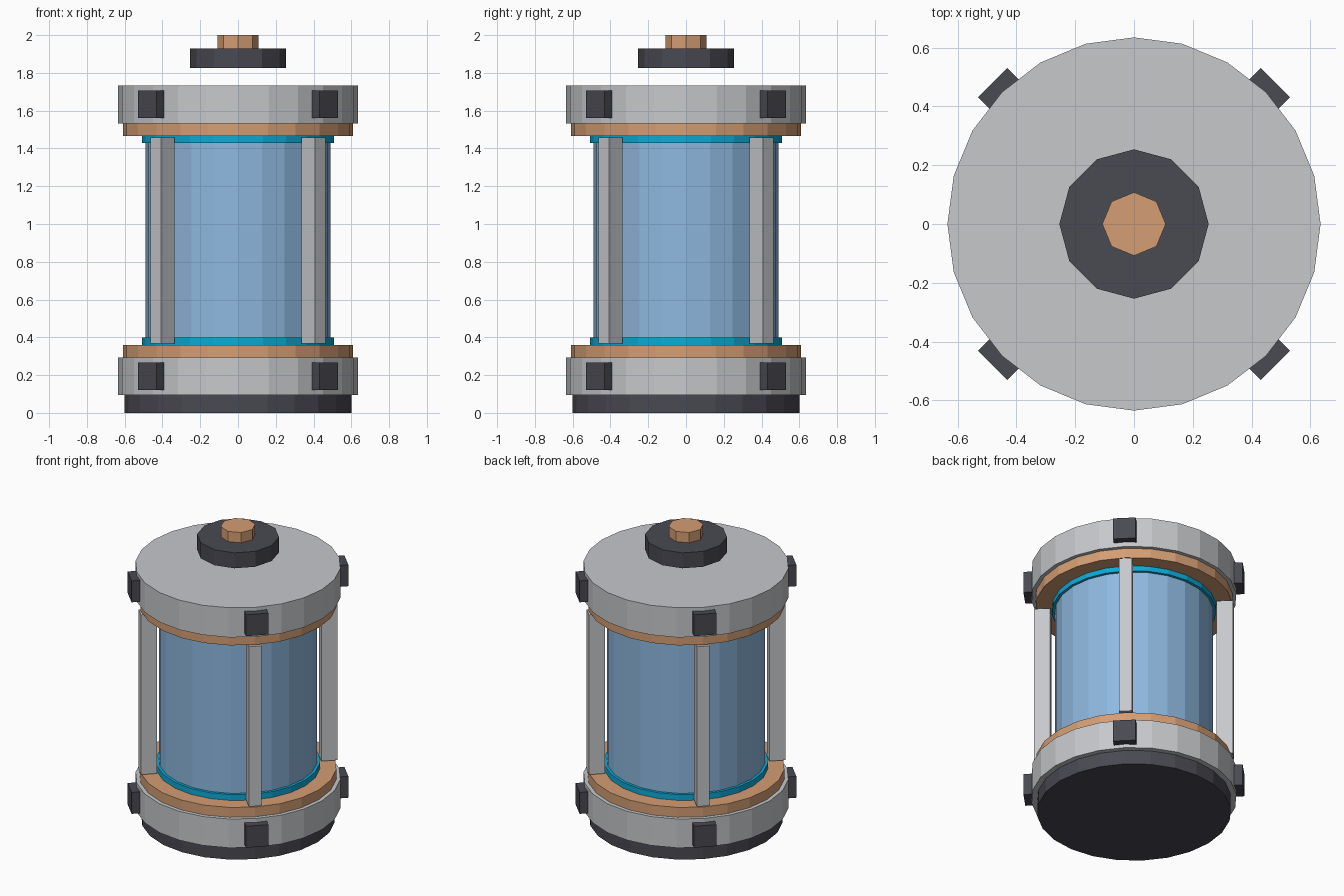
import bpy
from math import cos, sin, radians
from mathutils import Matrix

default = bpy.data.objects.get("Cube")
if default:
    bpy.data.objects.remove(default, do_unlink=True)


def material(name, r, g, b):
    m = bpy.data.materials.new(name)
    m.use_nodes = True
    m.diffuse_color = (r, g, b, 1)
    m.node_tree.nodes["Principled BSDF"].inputs["Base Color"].default_value = (r, g, b, 1)
    return m


steel = material("light_grey_metal", 0.57, 0.58, 0.60)
copper = material("copper", 0.66, 0.34, 0.175)
dark = material("dark_grey", 0.067, 0.067, 0.084)
glass = material("pale_blue_glass", 0.27, 0.48, 0.74)
cyan = material("cyan_seal", 0.004, 0.40, 0.68)


def disc(name, radius, bottom, top, mat, sides=24):
    """Upright prism with a corner on each axis."""
    bpy.ops.mesh.primitive_cylinder_add(vertices=sides, radius=radius, depth=top - bottom,
                                        location=(0, 0, (bottom + top) / 2))
    ob = bpy.context.object
    ob.name = name
    ob.data.materials.append(mat)


def radial_box(name, angle, distance, size, z, mat):
    """Box whose local x points outward from the axis."""
    a = radians(angle)
    bpy.ops.mesh.primitive_cube_add(size=1, location=(distance * cos(a), distance * sin(a), z),
                                    rotation=(0, 0, a))
    ob = bpy.context.object
    ob.name = name
    ob.data.transform(Matrix.Diagonal((*size, 1)))
    ob.data.materials.append(mat)


# Base and end housings with copper collars
disc("base_foot", 0.60, 0, 0.096, dark)
disc("lower_housing", 0.635, 0.096, 0.293, steel)
disc("lower_collar", 0.61, 0.293, 0.36, copper)
disc("upper_collar", 0.61, 1.465, 1.531, copper)
disc("upper_housing", 0.635, 1.531, 1.733, steel)

# Glass cylinder and its seals
disc("glass_cylinder", 0.49, 0.36, 1.465, glass)
disc("lower_seal", 0.508, 0.36, 0.40, cyan)
disc("upper_seal", 0.508, 1.43, 1.465, cyan)

# Cap hovering above the housing, with its terminal
disc("top_cap", 0.254, 1.825, 1.93, dark, 12)
disc("top_terminal", 0.108, 1.93, 2.0, copper, 8)

# Four corner posts and the clamps on both housings
corners = {"back_left": 45, "back_right": 135, "front_right": 225, "front_left": 315}
for corner, angle in corners.items():
    radial_box(corner + "_post", angle, 0.566, (0.10, 0.08, 1.09), 0.913, steel)
    for level, z in (("lower", 0.193), ("upper", 1.635)):
        radial_box(corner + "_" + level + "_clamp", angle, 0.65, (0.06, 0.14, 0.146), z, dark)
